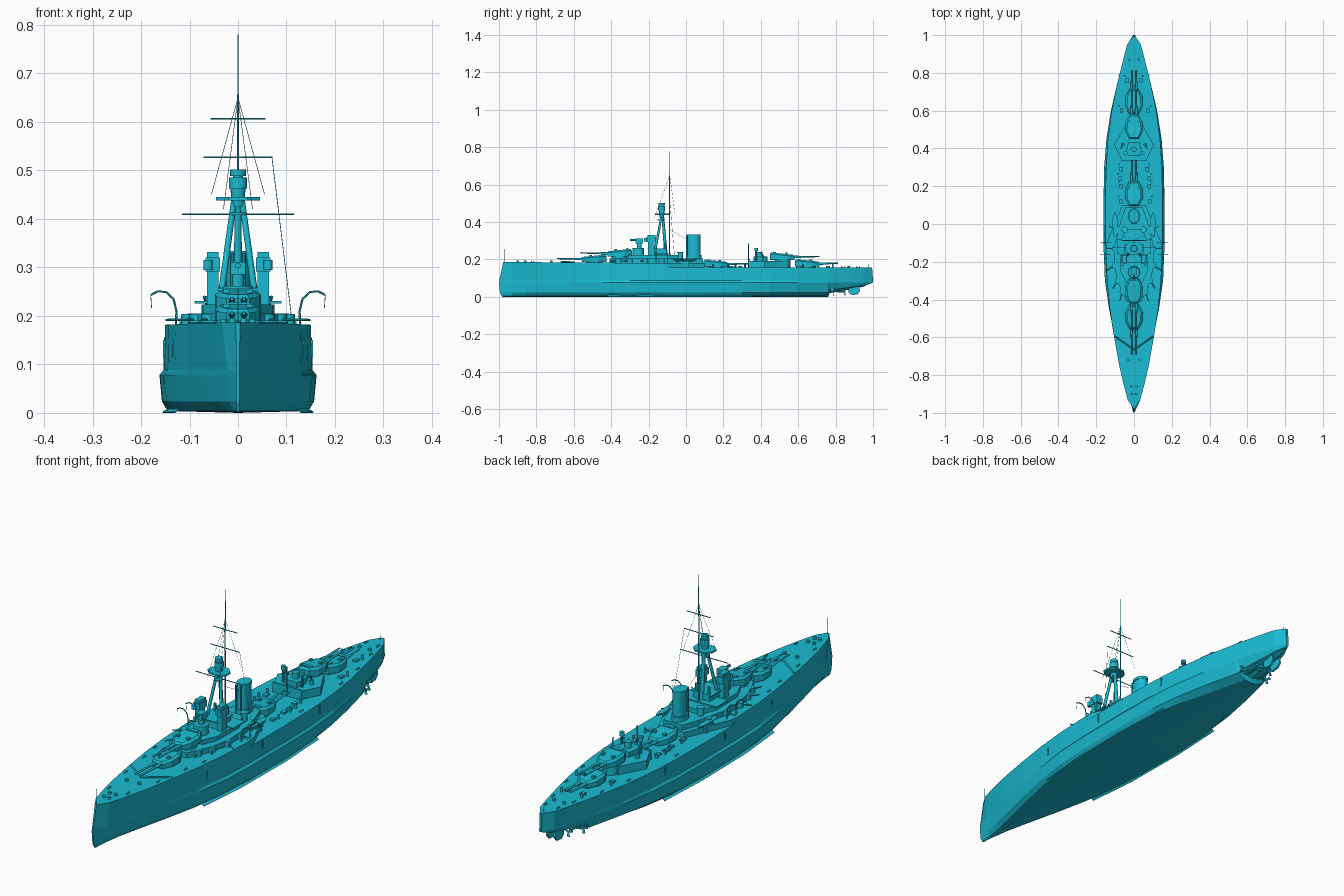
import bpy, math, random
from mathutils import Vector

random.seed(4)
paint = bpy.data.materials.new("teal_paint")
paint.diffuse_color = (0.01, 0.5, 0.65, 1)


def mesh(name, verts, faces, smooth=False):
    me = bpy.data.meshes.new(name)
    me.from_pydata([tuple(v) for v in verts], [], faces)
    me.materials.append(paint)
    if smooth:
        me.shade_smooth()
        me.set_sharp_from_angle(angle=math.radians(40))
    ob = bpy.data.objects.new(name, me)
    bpy.context.collection.objects.link(ob)
    return ob


def loft(name, rings, smooth=False):
    n = len(rings[0])
    faces = [[i * n + j, i * n + (j + 1) % n, (i + 1) * n + (j + 1) % n, (i + 1) * n + j]
             for i in range(len(rings) - 1) for j in range(n)]
    last = (len(rings) - 1) * n
    faces += [list(range(n))[::-1], list(range(last, last + n))]
    return mesh(name, [v for r in rings for v in r], faces, smooth)


def prism(name, half, z0, z1, top=1.0):
    """Symmetric deck-plan prism; half lists (x, y) of the +x side by rising y."""
    pts = half + [(-x, y) for x, y in reversed(half)]
    cy = sum(p[1] for p in pts) / len(pts)
    return loft(name, [[(x, y, z0) for x, y in pts],
                       [(x * top, cy + (y - cy) * top, z1) for x, y in pts]])


def box(name, x, y, z, sx, sy, sz):
    r = [(x - sx / 2, y - sy / 2), (x + sx / 2, y - sy / 2), (x + sx / 2, y + sy / 2), (x - sx / 2, y + sy / 2)]
    return loft(name, [[(a, b, z) for a, b in r], [(a, b, z + sz) for a, b in r]])


def rod(name, p, q, r0, r1=None, n=8, oval=1.0):
    p, q = Vector(p), Vector(q)
    r1 = r0 if r1 is None else r1
    d = (q - p).normalized()
    u = Vector((1, 0, 0)) if abs(d.x) < 0.9 else Vector((0, 1, 0))
    u = (u - d * u.dot(d)).normalized()
    v = d.cross(u)
    ring = lambda c, r: [c + u * r * math.cos(2 * math.pi * k / n) + v * r * oval * math.sin(2 * math.pi * k / n)
                         for k in range(n)]
    return loft(name, [ring(p, r0), ring(q, r1)], True)


def post(name, x, y, z0, z1, r0, r1=None, n=16, oval=1.0):
    return rod(name, (x, y, z0), (x, y, z1), r0, r1, n, oval)


def deck_z(y):
    return 0.181 + 0.007 * max(0, -y - 0.2) if y < -0.127 else 0.157


# Hull: stations of y, deck half-width, bulge half-width, bottom half-width, keel height
stations = [
    (-0.99, .004, .003, .002, 0), (-0.93, .033, .022, .008, 0), (-0.85, .055, .042, .02, 0),
    (-0.75, .078, .068, .042, 0), (-0.6, .105, .102, .078, 0), (-0.45, .128, .132, .11, 0),
    (-0.3, .143, .154, .13, 0), (-0.13, .15, .161, .142, 0), (-0.125, .15, .161, .142, 0),
    (0.1, .152, .162, .145, 0), (0.3, .148, .158, .135, 0), (0.45, .138, .146, .11, 0),
    (0.6, .118, .122, .07, 0), (0.76, .085, .085, .03, 0), (0.767, .083, .083, .014, .02),
    (0.88, .055, .05, .01, .04), (0.95, .036, .03, .006, .055), (1.0, .006, .005, .003, .068)]
stem = [-0.98, -0.985, -0.995, -1.0, -0.998, -0.977]
stern = [0.975, 0.98, 0.99, 1.0, 1.0, 0.995]
rings = []
for i, (y, wd, wb, wk, zk) in enumerate(stations):
    half = [(0, zk), (wk, zk + .004), (wk * .3 + wb * .7, zk + (.078 - zk) * .3),
            (wb, .078), (min(wb, wd + .002), .088), (wd, deck_z(y))]
    ys = stem if i == 0 else stern if i == len(stations) - 1 else [y] * 6
    right = [(x, yy, z) for (x, z), yy in zip(half, ys)]
    rings.append(right + [(-x, yy, z) for x, yy, z in reversed(right[1:])])
loft("hull", rings)

# Forecastle deck tapering in behind the step
prism("forecastle_taper", [(.149, -.13), (.146, -.1), (.095, .02), (.062, .1)], .15, .182)

# Bilge keels, rudder, shafts and propellers
for s in (-1, 1):
    loft("bilge_keel", [[(s * x * k, y, .012), (s * (x * k + .016), y, .002), (s * (x * k + .014), y, .0)]
                        for x, y, k in ((.115, -.42, 1), (.136, -.2, 1), (.14, .1, 1), (.128, .35, 1))])
    for x, y in ((.03, .85), (.062, .79)):
        rod("propeller_shaft", (s * x, y - .13, .03), (s * x, y, .028), .004)
        box("shaft_bracket", s * x, y - .01, .028, .003, .01, .035)
        for k in range(3):
            a = 2 * math.pi * k / 3 + .5
            tip = Vector((s * x + .02 * math.cos(a), y, .028 + .02 * math.sin(a)))
            rod("propeller_blade", (s * x, y, .028), tip, .003, .008, 6, .4)
    rud = [(.87, .06), (.868, .025), (.885, .01), (.915, .012), (.93, .03), (.925, .06)]
    loft("rudder", [[(s * .018 + t, y, z) for y, z in rud] for t in (-.004, .004)])


# Twin-gun turrets; d is the firing direction along y
def turret(name, y, z, d, base, reach):
    post(name + "_barbette", 0, y, base, z + .004, .043, n=20)
    plan = [(.024, -.066), (.044, -.028), (.047, .025), (.026, .066)]
    pts = plan + [(-a, b) for a, b in reversed(plan)]
    roof = lambda b: z + .033 + .006 * (b / .066)
    loft(name, [[(a, y - d * b, z) for a, b in pts],
                [(a, y - d * b, roof(b) - .008) for a, b in pts],
                [(a * .78, y - d * b * .88, roof(b)) for a, b in pts]])
    box(name + "_rangefinder", 0, y - d * .042, z + .03, .05, .014, .011)
    for s in (-1, 1):
        x = s * .0125
        rod(name + "_gun_sleeve", (x, y + d * .05, z + .015), (x, y + d * .10, z + .016), .0075, .0055, 12)
        rod(name + "_gun", (x, y + d * .09, z + .016), (x, y + d * reach, z + .018), .005, .0035, 12)
        box(name + "_sight_hood", s * .024, y + d * .02, z + .028, .012, .014, .01)


turret("turret_fore_low", -.49, .187, -1, .17, .2)
turret("turret_fore_high", -.355, .217, -1, .17, .21)
turret("turret_mid", .16, .16, 1, .14, .2)
turret("turret_aft_high", .515, .198, 1, .14, .2)
turret("turret_aft_low", .648, .162, 1, .14, .165)

# Forward superstructure tiers, bridge and conning tower
prism("fore_deckhouse", [(.04, -.41), (.085, -.31), (.105, -.22), (.1, -.1), (.07, .02), (.045, .09)], .175, .205)
prism("fore_tier", [(.045, -.31), (.072, -.25), (.075, -.1), (.045, -.03)], .2, .224)
box("bridge_deck", 0, -.12, .226, .18, .08, .005)
box("bridge_house", 0, -.15, .22, .08, .09, .035)
box("bridge_roof", 0, -.155, .255, .1, .1, .004)
post("conning_tower", 0, -.255, .22, .262, .032, .03)
post("director_post", 0, -.25, .26, .292, .012)
box("director_house", 0, -.25, .285, .03, .04, .026)
rod("director_tube", (0, -.3, .304), (0, -.26, .304), .006)
for s in (-1, 1):
    # Searchlight towers
    box("light_tower", s * .052, -.185, .2, .024, .034, .095)
    box("light_tower_head", s * .052, -.185, .292, .03, .05, .028)
    box("light_tower_cap", s * .052, -.185, .32, .024, .042, .012)
    post("searchlight", s * .062, -.215, .295, .315, .009)
    post("light_column", s * .03, -.115, .22, .29, .006, n=8)
    # Secondary guns in casemates
    for x, y, a in ((.06, -.36, 20), (.084, -.3, 35), (.102, -.22, 60), (.1, -.13, 90), (.085, -.03, 110)):
        post("casemate", s * x, y, .178, .204, .016)
        dx, dy = math.sin(math.radians(a)), -math.cos(math.radians(a))
        rod("casemate_gun", (s * x, y, .192), (s * (x + dx * .05), y + dy * .05, .192), .003, .002)
    # Vents and boats beside the funnel
    post("vent", s * .05, -.03, .2, .235, .013)
    post("vent_cap", s * .05, -.03, .235, .241, .017)
    loft("boat", [[(s * .1 - w, y, .2), (s * .1, y, .2 - w), (s * .1 + w, y, .2)]
                  for y, w in ((-.07, .002), (-.05, .012), (.03, .013), (.06, .003))])
    box("boat_cradle", s * .1, -.01, .155, .012, .05, .038)
    # Curved boat davits
    for y in (-.16, -.1):
        arc = [(s * (.13 + .045 * t), y, .182 + .068 * math.sin(math.pi * (.06 + t * .62))) for t in (0, .2, .4, .6, .8, 1)]
        crane = [(s * .127, y, .18), (s * .125, y, .2)]
        path = [(s * (.13 - .04 + .045 * math.cos(a) + .0), y, .2 + .05 * math.sin(a)) for a in (0, .4, .8)]
        arm = [(s * .128, y, .18), (s * .127, y, .21), (s * .133, y, .235), (s * .148, y, .249), (s * .165, y, .251), (s * .18, y, .243)]
        for p, q in zip(arm, arm[1:]):
            rod("davit", p, q, .0022, n=6)
        rod("davit_fall", arm[-1], (s * .178, y, .215), .0007, n=4)

# Funnel
post("funnel", 0, .042, .18, .325, .025, .025, 24, 1.4)
post("funnel_rim", 0, .042, .322, .334, .027, .027, 24, 1.35)
post("funnel_base", 0, .042, .18, .225, .031, .031, 24, 1.35)
for s in (-1, 1):
    post("steam_pipe", s * .012, .003, .2, .33, .004, n=8)

# Tripod mast, spotting top, topmasts and yards
rod("tripod_main", (0, -.105, .2), (0, -.125, .44), .009, .007, 12)
for s in (-1, 1):
    rod("tripod_leg", (s * .038, -.17, .22), (s * .008, -.13, .44), .007, .006, 10)
post("tripod_platform", 0, -.135, .408, .413, .018)
prism("top_floor", [(.02, -.165), (.045, -.145), (.045, -.115), (.02, -.09)], .438, .445)
post("top_stem", 0, -.13, .425, .465, .012, .016)
post("spotting_top", 0, -.13, .463, .485, .019)
post("spotting_roof", 0, -.13, .488, .502, .016, .017)
post("spotting_post", 0, -.13, .48, .49, .01)
post("mainpole", 0, -.088, .2, .65, .0035, .0018, 8)
post("topmast", 0, -.086, .6, .78, .0018, .001, 6)
for z, w, y in ((.41, .115, -.125), (.527, .071, -.088), (.607, .057, -.087)):
    rod("yard", (-w, y, z), (w, y, z), .0018, n=6)
rod("signal_halyard", (.07, -.088, .527), (.11, -.06, .2), .0007, n=4)
for s in (-1, 1):
    rod("stay", (0, -.087, .65), (s * .03, -.17, .42), .0006, n=4)
    rod("shroud", (0, -.087, .65), (s * .055, -.06, .45), .0006, n=4)
rod("back_stay", (0, -.088, .36), (0, .02, .3), .0006, n=4)

# Aft superstructure
prism("aft_deckhouse", [(.065, .335), (.075, .36), (.105, .42), (.07, .48), (.045, .53)], .15, .193)
box("aft_screen", 0, .338, .155, .14, .006, .045)
prism("aft_tier", [(.03, .36), (.04, .39), (.03, .435)], .19, .215)
post("aft_control", 0, .395, .21, .24, .015)
post("aft_mast", 0, .335, .155, .285, .003, n=8)
for s in (-1, 1):
    post("aft_searchlight_post", s * .045, .375, .19, .245, .005, n=8)
    post("aft_searchlight", s * .045, .375, .245, .262, .01)
    post("high_angle_mount", s * .06, .42, .19, .21, .01)
    rod("high_angle_gun", (s * .06, .42, .21), (s * .07, .4, .24), .003)

# Deck fittings: breakwater, capstans, bollards, hatches, staffs
for s in (-1, 1):
    rod("breakwater", (0, -.665, .187), (s * .1, -.595, .186), .004, n=4)
    for y, x in ((-.86, .015), (-.9, .012), (-.72, .03), (.87, .025)):
        post("capstan", s * x, y, deck_z(y) - .002, deck_z(y) + .009, .007)
    for y, x in ((-.82, .045), (-.66, .078), (-.5, .1), (-.4, .118), (.25, .13), (.55, .11), (.7, .085), (.84, .05), (.92, .03)):
        for k in (-.007, .007):
            post("bollard", s * x, y + k, deck_z(y) - .002, deck_z(y) + .006, .003, n=8)
    for y in (.12, .2, .24, .29, .6, .76):
        x = s * random.uniform(.065, .085) * (.5 if y > .7 else 1)
        box("hatch", x, y, .155, .018, .022, .01)
        post("deck_vent", x + s * .012, y + .025, .155, .176, .005, n=10)
    for y, x in ((-.4, .1335), (-.05, .152), (.35, .146)):
        box("side_chute", s * x, y, .115, .006, .007, .035)
post("bow_staff", 0, -.972, .18, .255, .0012, n=6)
post("stern_staff", 0, .975, .15, .175, .0012, n=6)
